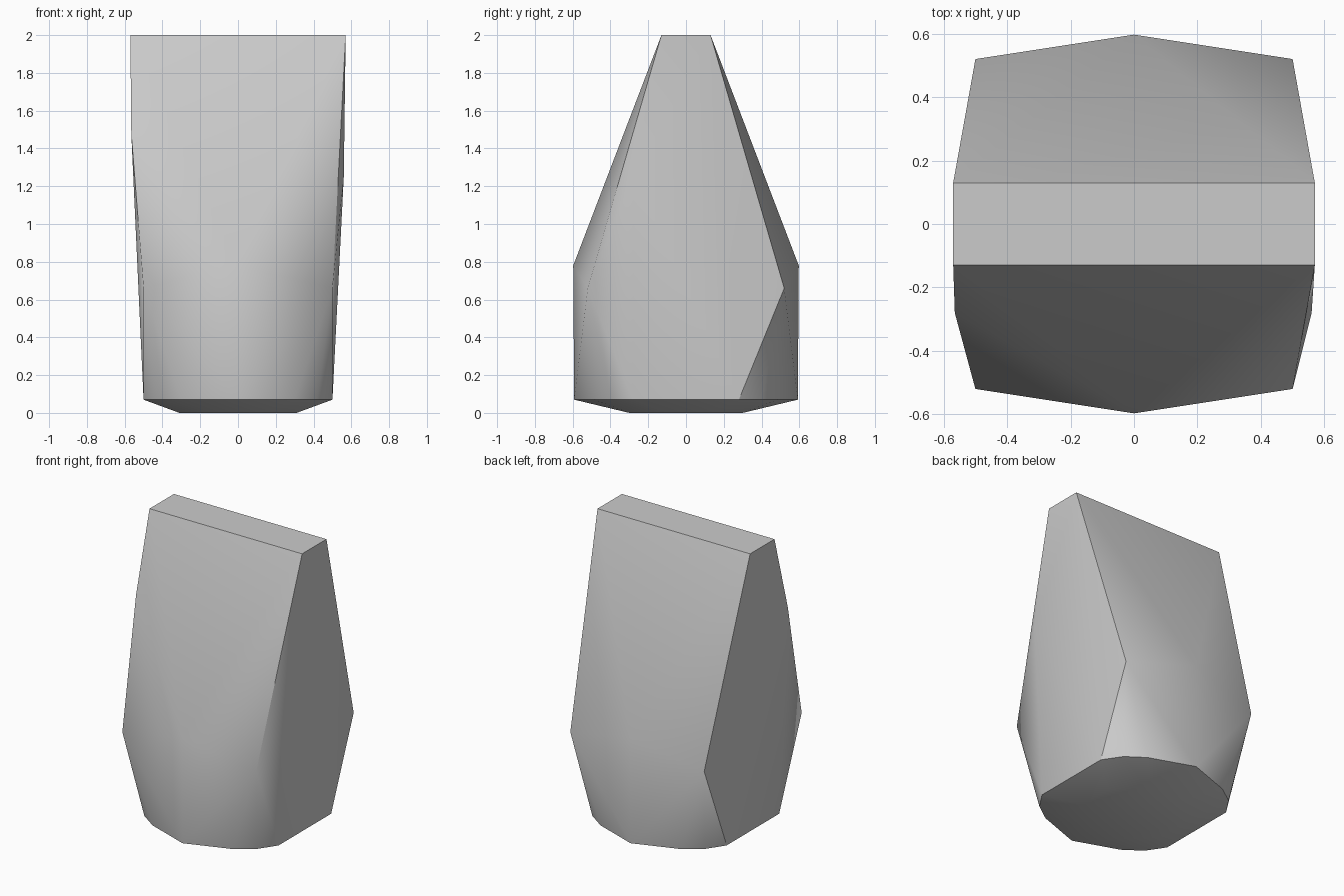
import bpy
import bmesh
import math

cube = bpy.data.objects.get("Cube")
if cube:
    bpy.data.objects.remove(cube, do_unlink=True)

# Plain stone-like material
gray = bpy.data.materials.new("light_gray")
gray.use_nodes = True
color = (0.6, 0.6, 0.6, 1)
gray.diffuse_color = color
gray.node_tree.nodes["Principled BSDF"].inputs["Base Color"].default_value = color


def mirrored(points):
    """Repeat points in all four quadrants, without duplicates."""
    return {(sx * x, sy * y, z) for x, y, z in points for sx in (1, -1) for sy in (1, -1)}


# Corner points of one quadrant, from the top ridge to the underside
top_ridge = [(0.57, 0.13, 2)]
shoulders = [(0.5, 0.52, 0.66), (0, 0.597, 0.78)]
base_rim = [(0.5, 0.28, 0.07), (0.42, 0.4, 0.07), (0.3, 0.485, 0.07), (0, 0.592, 0.07)]
underside = [(0.31, 0.12, 0), (0.12, 0.3, 0)]
points = mirrored(top_ridge + shoulders + base_rim + underside)

# Slight uneven bulges near the front side edges
points |= {(-0.565, -0.28, 1.48), (0.56, -0.28, 1.25)}

# Chiselled block skinned around the corner points
bm = bmesh.new()
for p in sorted(points):
    bm.verts.new(p)
hull = bmesh.ops.convex_hull(bm, input=bm.verts[:])
loose = [v for v in bm.verts if not v.link_faces]
bmesh.ops.delete(bm, geom=loose, context='VERTS')
bmesh.ops.dissolve_limit(bm, angle_limit=math.radians(0.5), verts=bm.verts[:], edges=bm.edges[:])
bmesh.ops.recalc_face_normals(bm, faces=bm.faces[:])
mesh = bpy.data.meshes.new("chiselled_block")
bm.to_mesh(mesh)
bm.free()
block = bpy.data.objects.new("chiselled_block", mesh)
bpy.context.collection.objects.link(block)
mesh.materials.append(gray)

# Soft blending on shallow edges, crisp on steep ones
bpy.ops.object.select_all(action='DESELECT')
block.select_set(True)
bpy.context.view_layer.objects.active = block
bpy.ops.object.shade_smooth_by_angle(angle=math.radians(30))
